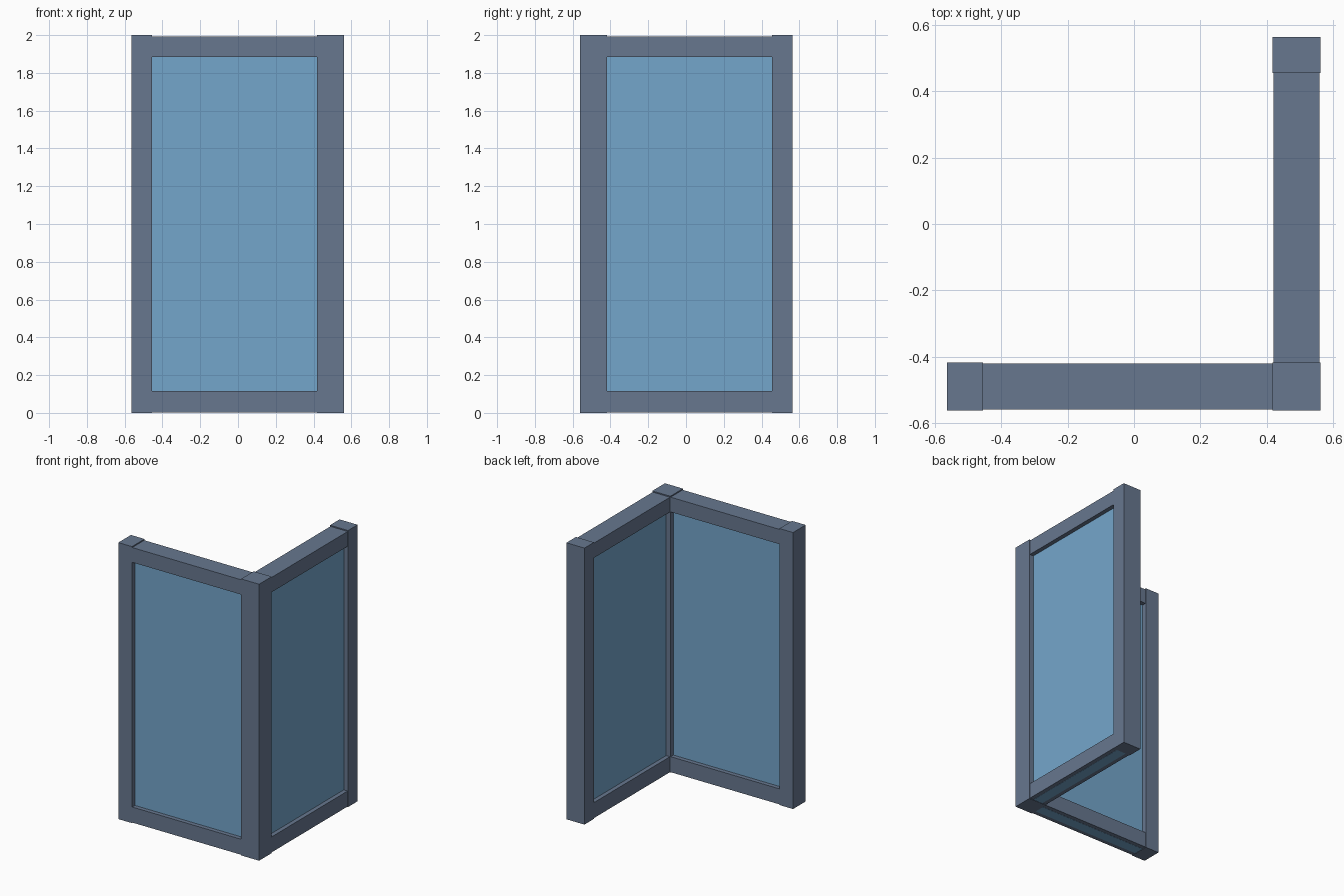
import bpy

if "Cube" in bpy.data.objects:
    bpy.data.objects.remove(bpy.data.objects["Cube"])


def material(name, rgb):
    m = bpy.data.materials.new(name)
    m.diffuse_color = (*rgb, 1.0)
    m.use_nodes = True
    m.node_tree.nodes["Principled BSDF"].inputs["Base Color"].default_value = m.diffuse_color
    return m


FRAME = material("slate frame", (0.136, 0.185, 0.275))
GLASS = material("blue glass", (0.175, 0.381, 0.597))


def box(name, mat, xs, ys, zs):
    """Box spanning the given (min, max) range on each axis."""
    verts = [(x, y, z) for x in xs for y in ys for z in zs]
    faces = [(0, 1, 3, 2), (4, 6, 7, 5), (0, 4, 5, 1),
             (2, 3, 7, 6), (0, 2, 6, 4), (1, 5, 7, 3)]
    mesh = bpy.data.meshes.new(name)
    mesh.from_pydata(verts, [], faces)
    mesh.materials.append(mat)
    ob = bpy.data.objects.new(name, mesh)
    bpy.context.collection.objects.link(ob)
    return ob


POST = (-0.562, -0.418)    # depth of the posts
RAIL = (-0.559, -0.421)    # rails sit slightly inside the posts
PANE = (-0.528, -0.452)    # glass recessed on both sides

# Shared corner post
box("corner_post", FRAME, (0.418, 0.562), POST, (0, 2))


def panel(prefix, place):
    """One glazed wing; place maps (along, depth) ranges to x and y ranges."""
    def part(name, mat, along, depth, zs):
        xs, ys = place(along, depth)
        box(f"{prefix}_{name}", mat, xs, ys, zs)
    part("end_post", FRAME, (-0.564, -0.455), POST, (0, 2))
    part("bottom_rail", FRAME, (-0.455, 0.418), RAIL, (0.003, 0.115))
    part("top_rail", FRAME, (-0.455, 0.418), RAIL, (1.885, 1.992))
    part("glass_pane", GLASS, (-0.46, 0.425), PANE, (0.002, 1.95))


def flip(r):
    return (-r[1], -r[0])


# Front wing along x, side wing mirrored across the corner diagonal
panel("front", lambda a, d: (a, d))
panel("side", lambda a, d: (flip(d), flip(a)))
